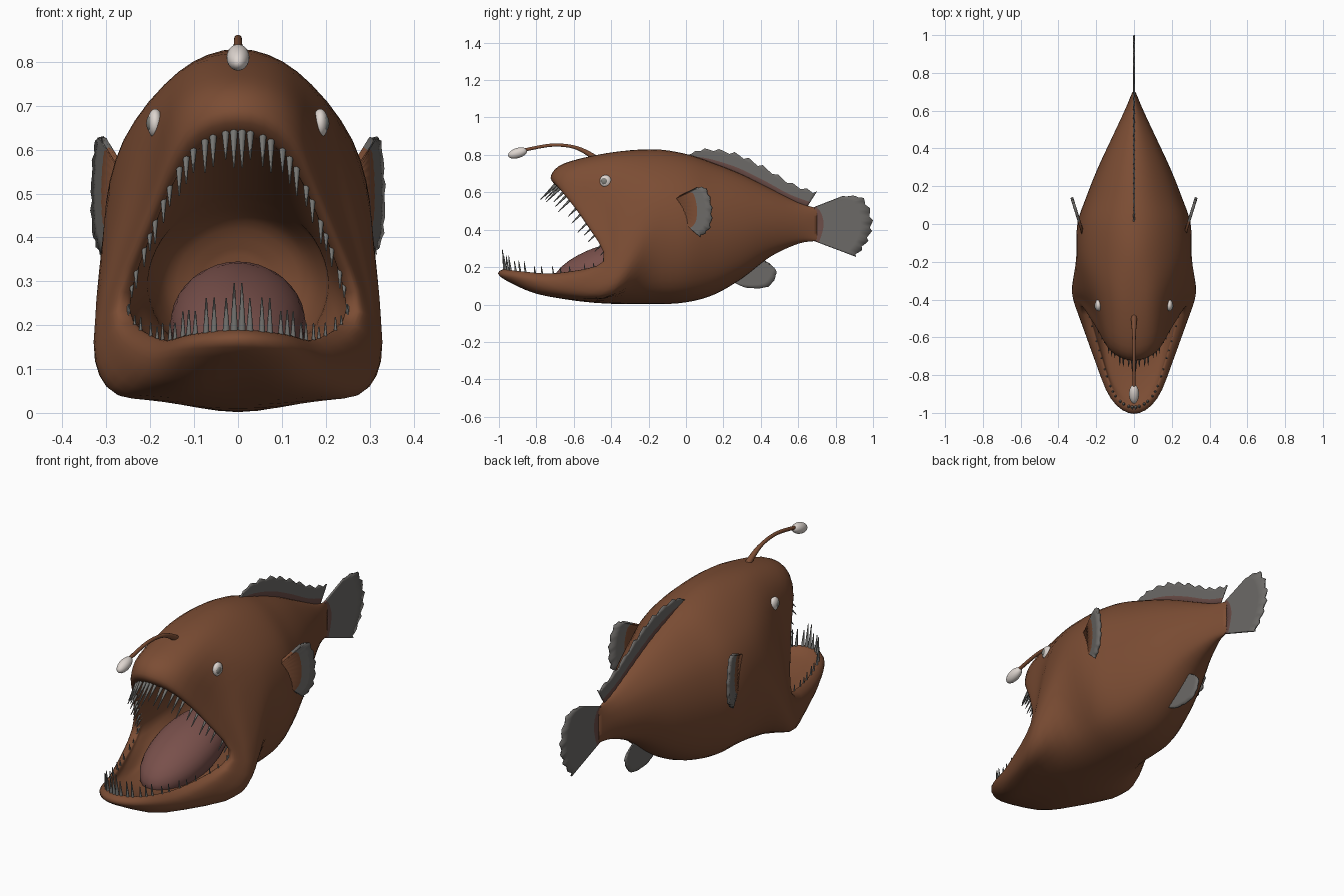
import bpy, bmesh, math
from mathutils import Vector

if "Cube" in bpy.data.objects:
    bpy.data.objects.remove(bpy.data.objects["Cube"])


def material(name, r, g, b):
    mat = bpy.data.materials.new(name)
    mat.use_nodes = True
    mat.diffuse_color = (r, g, b, 1)
    shader = next(n for n in mat.node_tree.nodes if n.type == 'BSDF_PRINCIPLED')
    shader.inputs["Base Color"].default_value = (r, g, b, 1)
    shader.inputs["Roughness"].default_value = 0.6
    return mat


skin = material("brown skin", .2, .074, .034)
flesh = material("tongue flesh", .19, .08, .07)
root_red = material("reddish fin root", .15, .075, .065)
fin_grey = material("fin grey", .15, .143, .135)
tooth_grey = material("tooth grey", .18, .18, .17)
pale = material("pale white", .72, .66, .62)
iris_grey = material("iris grey", .22, .22, .2)


def finish(name, bm, mats, angle=50):
    """Turn a bmesh into a smooth-shaded object."""
    bmesh.ops.recalc_face_normals(bm, faces=bm.faces)
    mesh = bpy.data.meshes.new(name)
    bm.to_mesh(mesh)
    bm.free()
    obj = bpy.data.objects.new(name, mesh)
    bpy.context.collection.objects.link(obj)
    for m in mats:
        mesh.materials.append(m)
    bpy.ops.object.select_all(action='DESELECT')
    bpy.context.view_layer.objects.active = obj
    obj.select_set(True)
    bpy.ops.object.shade_smooth_by_angle(angle=math.radians(angle))
    return obj


def spline(points, steps, closed=False):
    """Catmull-Rom samples through the points."""
    pts = [Vector(p) for p in points]
    count = len(pts)
    at = (lambda i: pts[i % count]) if closed else (lambda i: pts[max(0, min(count - 1, i))])
    out = []
    for i in range(count if closed else count - 1):
        a, b, c, d = at(i - 1), at(i), at(i + 1), at(i + 2)
        for s in range(steps):
            t = s / steps
            out.append(b + (c - a) * (t / 2) + (a * 2 - b * 5 + c * 4 - d) * (t * t / 2)
                       + (b * 3 - a - c * 3 + d) * (t ** 3 / 2))
    if not closed:
        out.append(pts[-1])
    return out


def grid(bm, rows, closed=False):
    """Skin neighbouring rows of points; return the vertices and the faces by strip."""
    verts = [[bm.verts.new(p) for p in row] for row in rows]
    strips = []
    for low, high in zip(verts, verts[1:]):
        n = len(low)
        strips.append([bm.faces.new((low[i], low[(i + 1) % n], high[(i + 1) % n], high[i]))
                       for i in range(n if closed else n - 1)])
    return verts, strips


def mirror_ring(half):
    """Complete a top-to-bottom half ring with its mirror image."""
    half = [Vector(p) for p in half]
    return half + [Vector((-p.x, p.y, p.z)) for p in half[-2:0:-1]]


def section(y, top, bottom, width):
    """Upright oval section, fuller below than above."""
    ring = []
    for i in range(7):
        a = math.pi * i / 6
        x = width * abs(math.sin(a)) ** (1.15 if i < 3 else .8) if 0 < i < 6 else 0
        ring.append((x, y, (top + bottom) / 2 + (top - bottom) / 2 * math.cos(a)))
    return mirror_ring(ring)


# Body: trunk sections, then rings fanning out to the lips, then the mouth lining
trunk = [section(*s) for s in (
    (.7, .515, .34, .008), (.6, .545, .325, .05), (.45, .62, .255, .12), (.3, .695, .14, .19),
    (.15, .755, .053, .25), (0, .805, .012, .3), (-.18, .83, .002, .306))]
cheek = mirror_ring([(0, -.42, .81), (.125, -.38, .775), (.238, -.34, .6), (.325, -.34, .22),
                     (.3, -.4, .06), (.17, -.48, .025), (0, -.5, .01)])
snout = mirror_ring([(0, -.65, .755), (.13, -.6, .71), (.21, -.46, .53), (.305, -.4, .22),
                     (.25, -.6, .09), (.14, -.78, .06), (0, -.8, .06)])
lip_outer = mirror_ring([(0, -.722, .69), (.12, -.675, .64), (.205, -.54, .46), (.28, -.44, .23),
                         (.21, -.7, .14), (.125, -.92, .145), (0, -.995, .15)])
lip_inner = mirror_ring([(0, -.7, .64), (.11, -.65, .59), (.195, -.52, .42), (.25, -.43, .235),
                         (.178, -.69, .168), (.105, -.9, .18), (0, -.97, .19)])
throat = section(-.15, .48, .13, .2)
gullet = [section(-.06, .44, .17, .16), section(-.02, .36, .24, .07)]


def lining(t):
    ring = []
    for i, (p, q) in enumerate(zip(lip_inner, throat)):
        sink = .08 * min(1, t * 5) * (1 - t) if 4 <= i <= 8 else 0
        ring.append(p.lerp(q, t) - Vector((0, 0, sink)))
    return ring


rings = trunk + [cheek, snout, lip_outer, lip_inner] + [lining(t) for t in (.08, .3, .6, .85, 1)]
around = [spline(r, 4, True) for r in rings + gullet]
columns = [spline(col, 4) for col in zip(*around)]
bm = bmesh.new()
verts, _ = grid(bm, list(zip(*columns)), True)
bm.faces.new(verts[0])
bm.faces.new(verts[-1])
body = finish("body", bm, [skin], 70)


# Teeth: slim cones along both lips
def spike(bm, base, tip, radius):
    axis = tip - base
    made = bmesh.ops.create_cone(bm, cap_ends=True, segments=8, radius1=radius, radius2=.0015,
                                 depth=axis.length)["verts"]
    turn = axis.to_track_quat('Z', 'Y')
    for v in made:
        v.co = turn @ v.co + (base + tip) / 2


lip = spline(lip_inner, 12, True)
for name, start, step, lean, power in (("upper_teeth", 0, 1, Vector((0, -.75, -.75)), .8),
                                       ("lower_teeth", 72, -1, Vector((0, -.12, 1)), 2)):
    bm = bmesh.new()
    for n in range(15):
        k = round(1 + n * 2.4)
        fade = (1 - k / 38) ** power
        length = (.025 + .085 * fade) * (1, .75, .9)[n % 3]
        root = lip[start + step * k]
        for side in (1, -1):
            base = Vector((root.x * side, root.y, root.z)) - lean * .015
            spike(bm, base, base + lean * (length + .015), .005 + .005 * fade)
    finish(name, bm, [tooth_grey])


# Rounded parts: tongue, eyes and lure
def ellipsoid(name, center, radii, mat, tilt=0):
    bm = bmesh.new()
    bmesh.ops.create_uvsphere(bm, u_segments=24, v_segments=14, radius=1)
    for v in bm.verts:
        v.co = Vector(c * r for c, r in zip(v.co, radii))
    obj = finish(name, bm, [mat])
    obj.location = center
    obj.rotation_euler.x = tilt
    return obj


ellipsoid("tongue", (0, -.42, .2), (.155, .3, .12), flesh, .3)
for side, label in ((1, "left"), (-1, "right")):
    hit, spot, _, _ = body.ray_cast(Vector((side, -.43, .66)), Vector((-side, 0, 0)))
    x = spot.x if hit else side * .19
    ellipsoid(label + "_eye", (x, -.43, .66), (.018, .031, .033), pale)
    ellipsoid(label + "_iris", (x + side * .01, -.436, .66), (.0105, .018, .019), iris_grey)

ellipsoid("lure_bulb", (0, -.9, .81), (.026, .053, .027), pale, .3)
path = spline([(0, -.45, .75), (0, -.51, .8), (0, -.6, .842), (0, -.72, .852), (0, -.87, .825)], 5)
rows = []
for i, p in enumerate(path):
    d = (path[min(i + 1, len(path) - 1)] - path[max(i - 1, 0)]).normalized()
    up, r = Vector((1, 0, 0)).cross(d), .02 - .011 * min(1, 2 * i / len(path))
    rows.append([p + r * (Vector((math.cos(a), 0, 0)) + up * math.sin(a))
                 for a in (math.tau * k / 10 for k in range(10))])
bm = bmesh.new()
grid(bm, rows, True)
finish("lure_stalk", bm, [skin])


# Fins: webs between a root line and a ragged edge, given in side profile
def fin(name, root, edge, place, root_mat=fin_grey, band=.25, jag=.1, thick=.008):
    inner, outer = (spline([(y, z, 0) for y, z in line], 6) for line in (root, edge))
    rows = []
    for t in (0, band, .8, 1):
        row = []
        for i, (a, b) in enumerate(zip(inner, outer)):
            p = a.lerp(b, t - jag * (i % 3) / 2 if t == 1 else t)
            row.append(place(p.x, p.y) + Vector((.0008 * (-1) ** i, 0, 0)))
        rows.append(row)
    bm = bmesh.new()
    _, strips = grid(bm, rows)
    for f in strips[0]:
        f.material_index = 1
    obj = finish(name, bm, [fin_grey, root_mat])
    mod = obj.modifiers.new("thickness", 'SOLIDIFY')
    mod.thickness, mod.offset = thick, 0


def middle(y, z):
    return Vector((0, y, z))


fin("dorsal_fin", [(0, .78), (.1, .75), (.25, .69), (.4, .62), (.54, .55), (.64, .51)],
    [(.01, .8), (.1, .835), (.26, .815), (.41, .745), (.57, .65), (.7, .605)],
    middle, root_red, .4, .14)
fin("tail_fin", [(.66, .51), (.665, .47), (.67, .43), (.665, .39), (.66, .35)],
    [(.84, .58), (.95, .57), (1, .45), (.975, .34), (.91, .255)], middle, root_red, .2, .05)
fin("anal_fin", [(.23, .16), (.27, .18), (.32, .2), (.36, .23), (.4, .245)],
    [(.24, .13), (.32, .09), (.44, .095), (.485, .17), (.45, .215)], middle, fin_grey, .25, .02)
for side, label in ((1, "left"), (-1, "right")):
    fin(label + "_pectoral_fin", [(-.05, .57), (-.05, .55), (-.05, .52), (-.05, .49), (-.05, .47)],
        [(.06, .625), (.11, .62), (.14, .52), (.13, .41), (.075, .36)],
        lambda y, z: Vector((side * (.286 + .31 * y), y, z)), skin, .58, .05, .014)
